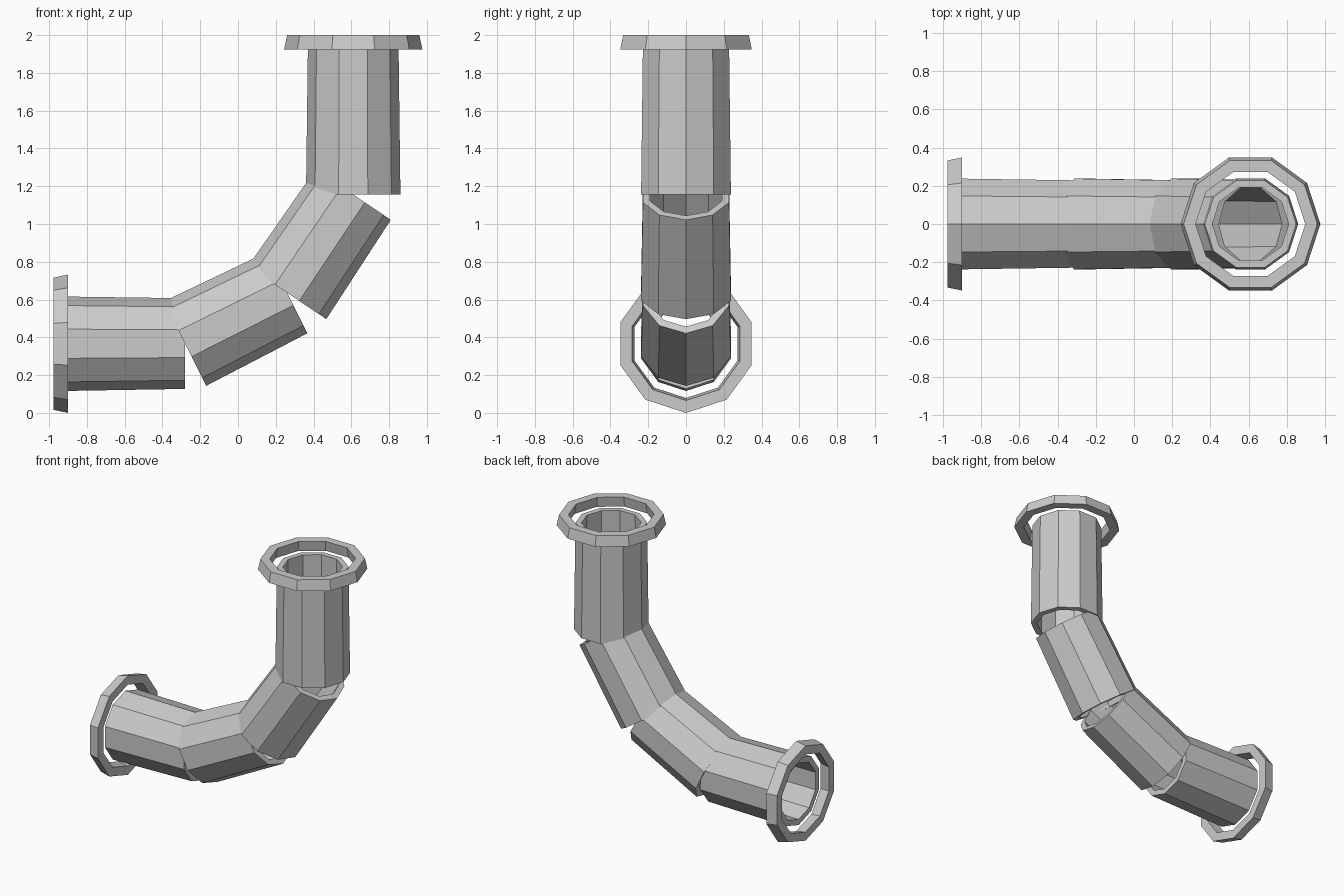
import bpy
import bmesh
import math
from mathutils import Vector

if "Cube" in bpy.data.objects:
    bpy.data.objects.remove(bpy.data.objects["Cube"], do_unlink=True)

SIDES = 10

# Single flat metal colour
metal = bpy.data.materials.new("grey_metal")
metal.use_nodes = True
GREY = (0.6, 0.6, 0.6, 1.0)
metal.diffuse_color = GREY
metal.node_tree.nodes["Principled BSDF"].inputs["Base Color"].default_value = GREY


def hollow_tube(name, start, end, start_radii, end_radii):
    """Tapered ten-sided tube; each radii pair is (outer, inner)."""
    start, end = Vector(start), Vector(end)
    axis = (end - start).normalized()
    side = Vector((0, 1, 0))
    across = side.cross(axis)
    bm = bmesh.new()
    loops = []
    for centre, radius in ((start, start_radii[0]), (end, end_radii[0]),
                           (end, end_radii[1]), (start, start_radii[1])):
        loop = []
        for i in range(SIDES):
            a = math.tau * i / SIDES
            loop.append(bm.verts.new(
                centre + radius * (math.cos(a) * across + math.sin(a) * side)))
        loops.append(loop)
    # Outer wall, end lip, inner wall and start lip
    for k, loop in enumerate(loops):
        following = loops[(k + 1) % len(loops)]
        for i in range(SIDES):
            j = (i + 1) % SIDES
            bm.faces.new((loop[i], loop[j], following[j], following[i]))
    bmesh.ops.recalc_face_normals(bm, faces=bm.faces)
    mesh = bpy.data.meshes.new(name)
    bm.to_mesh(mesh)
    bm.free()
    mesh.materials.append(metal)
    obj = bpy.data.objects.new(name, mesh)
    bpy.context.collection.objects.link(obj)
    return obj


# Pipe sections along the bend, each slightly narrower at its upper end
path = [(-0.92, 0, 0.366), (-0.28, 0, 0.367), (0.26, 0, 0.636),
        (0.61, 0, 1.156), (0.61, 0, 1.94)]
names = ["lower_pipe", "lower_elbow", "upper_elbow", "upper_pipe"]
for name, a, b in zip(names, path, path[1:]):
    hollow_tube(name, a, b, (0.25, 0.208), (0.24, 0.2))

# Loose flange rings, wider on the side facing the pipe
WIDE, NARROW = (0.366, 0.3), (0.35, 0.287)
hollow_tube("lower_flange", (-0.976, 0, 0.366), (-0.9, 0, 0.366), NARROW, WIDE)
hollow_tube("upper_flange", (0.61, 0, 1.924), (0.61, 0, 2.0), WIDE, NARROW)
